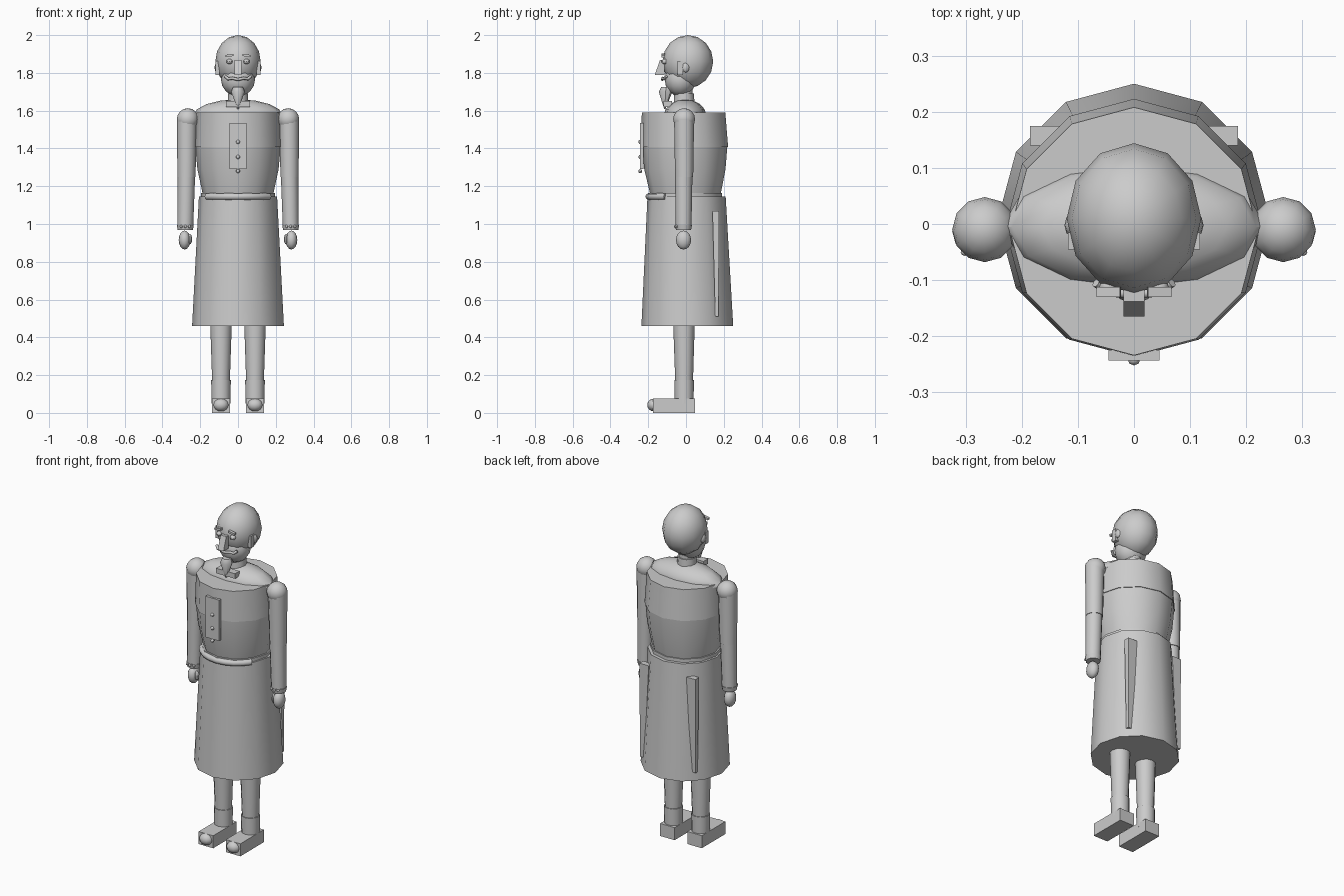
import bpy, bmesh, math
from mathutils import Matrix, Vector

if "Cube" in bpy.data.objects:
    bpy.data.objects.remove(bpy.data.objects["Cube"])


def finish(name, bm, smooth=True):
    bmesh.ops.recalc_face_normals(bm, faces=bm.faces)
    me = bpy.data.meshes.new(name)
    bm.to_mesh(me)
    bm.free()
    ob = bpy.data.objects.new(name, me)
    bpy.context.collection.objects.link(ob)
    bpy.ops.object.select_all(action='DESELECT')
    bpy.context.view_layer.objects.active = ob
    ob.select_set(True)
    if smooth:
        bpy.ops.object.shade_smooth_by_angle(angle=math.radians(42))
    return ob


def ball(name, c, r, seg=12, rings=8):
    bm = bmesh.new()
    bmesh.ops.create_uvsphere(bm, u_segments=seg, v_segments=rings, radius=1,
                              matrix=Matrix.Translation(c) @ Matrix.Diagonal((*r, 1)))
    return finish(name, bm)


def loft(name, rings, seg=12):
    """Capped round body through (x, y, z, radius) rings."""
    bm = bmesh.new()
    loops = [[bm.verts.new((x + r * math.cos(k * math.tau / seg), y + r * math.sin(k * math.tau / seg), z))
              for k in range(seg)] for x, y, z, r in rings]
    for a, b in zip(loops, loops[1:]):
        for k in range(seg):
            n = (k + 1) % seg
            bm.faces.new((a[k], a[n], b[n], b[k]))
    bm.faces.new(loops[0])
    bm.faces.new(loops[-1])
    return finish(name, bm)


def box(name, lo, hi, tilt=0):
    lo, hi = Vector(lo), Vector(hi)
    bm = bmesh.new()
    bmesh.ops.create_cube(bm, size=1, matrix=Matrix.Translation((lo + hi) / 2)
                          @ Matrix.Rotation(tilt, 4, 'Y') @ Matrix.Diagonal((*(hi - lo), 1)))
    return finish(name, bm, False)


def tube(name, pts, r):
    cu = bpy.data.curves.new(name, 'CURVE')
    cu.dimensions = '3D'
    cu.bevel_depth, cu.bevel_resolution, cu.use_fill_caps = r, 2, True
    sp = cu.splines.new('POLY')
    sp.points.add(len(pts) - 1)
    for p, q in zip(sp.points, pts):
        p.co = (*q, 1)
    ob = bpy.data.objects.new(name, cu)
    bpy.context.collection.objects.link(ob)
    return ob


# Coat: skirt, lower and upper body, shoulders
loft("coat_skirt", [(0, .007, .46, .243), (0, .003, 1.145, .207)])
loft("coat_waist", [(0, -.003, 1.16, .187), (0, -.006, 1.29, .215), (0, -.007, 1.412, .226)])
loft("coat_chest", [(0, -.007, 1.408, .23), (0, -.013, 1.59, .221)])
ball("shoulders", (0, -.005, 1.575), (.235, .112, .085))

# Belt and its raised front band
loft("belt", [(0, -.005, 1.14, .196), (0, -.005, 1.165, .196)])
tube("belt_front_band", [(.192 * math.cos(a), -.005 + .192 * math.sin(a), 1.145) for a in
                         [math.radians(212 + 116 * i / 8) for i in range(9)]], .018)

# Button placket
box("placket", (-.045, -.243, 1.29), (.045, -.225, 1.535))
for z in (1.435, 1.355, 1.28):
    ball("coat_button", (0, -.242, z), (.011, .01, .011), 8, 6)

# Neck, collar and bow tie
loft("neck", [(0, -.01, 1.6, .045), (0, -.01, 1.76, .045)])
loft("collar", [(0, -.01, 1.64, .055), (0, -.01, 1.692, .052)])
box("bow_tie", (-.063, -.118, 1.62), (.063, -.075, 1.65))

# Head, beard and nose
ball("skull", (0, .01, 1.86), (.12, .134, .14))
ball("jaw", (0, -.03, 1.765), (.09, .083, .09))
loft("goatee", [(0, -.112, 1.61, .004), (0, -.108, 1.7, .036), (0, -.105, 1.725, .026)], 8)
nose = box("nose", (-.019, -.165, 1.79), (.019, -.115, 1.868))
for v in nose.data.vertices:
    if v.co.z > 1.83 and v.co.y < -.14:
        v.co.y = -.138

for s in (-1, 1):
    # Face details
    ball("eye", (s * .045, -.112, 1.86), (.017, .018, .014), 8, 6)
    box("eyebrow", (s * .045 - .021, -.13, 1.886), (s * .045 + .021, -.112, 1.898), s * .17)
    tube("moustache", [(0, -.125, 1.765), (s * .03, -.123, 1.772),
                       (s * .052, -.115, 1.768), (s * .068, -.105, 1.782)], .008)
    box("ear", (s * .108 - .01, -.045, 1.79), (s * .108 + .01, -.015, 1.862))
    ball("ear_lobe", (s * .112, -.002, 1.828), (.012, .02, .026), 8, 6)

    # Arm: shoulder cap, sleeves, cuff, hand
    ball("shoulder_cap", (s * .266, -.01, 1.555), (.058, .058, .058))
    loft("upper_sleeve", [(s * .273, -.01, 1.25, .048), (s * .27, -.01, 1.56, .053)])
    loft("lower_sleeve", [(s * .279, -.013, .99, .042), (s * .273, -.012, 1.255, .046)])
    loft("cuff", [(s * .279, -.013, .968, .04), (s * .279, -.013, .995, .045)])
    for k in range(-1, 2):
        ball("cuff_button", (s * .279 + k * .022, -.056 + abs(k) * .006, .987), (.008, .007, .008), 8, 6)
    ball("hand", (s * .283, -.013, .915), (.031, .04, .05))
    ball("thumb", (s * .255, -.025, .92), (.012, .014, .028), 8, 6)

    # Tapered coat tail fold at the back
    tail = box("coat_tail_fold", (s * .155 - .03, .14, .51), (s * .155 + .03, .175, 1.07))
    for v in tail.data.vertices:
        if v.co.z < .6:
            v.co.x = s * .17 + (v.co.x - s * .155) * .5
            v.co.y = .155 if v.co.y < .157 else .172

    # Leg, ankle boot and shoe
    loft("leg", [(s * .09, -.01, .17, .047), (s * .09, -.011, .56, .06)])
    loft("ankle", [(s * .09, -.01, .05, .05), (s * .09, -.01, .175, .052)])
    box("shoe", (s * .09 - .048, -.175, 0), (s * .09 + .048, .048, .075))
    ball("toe", (s * .09, -.17, .042), (.041, .035, .034))
